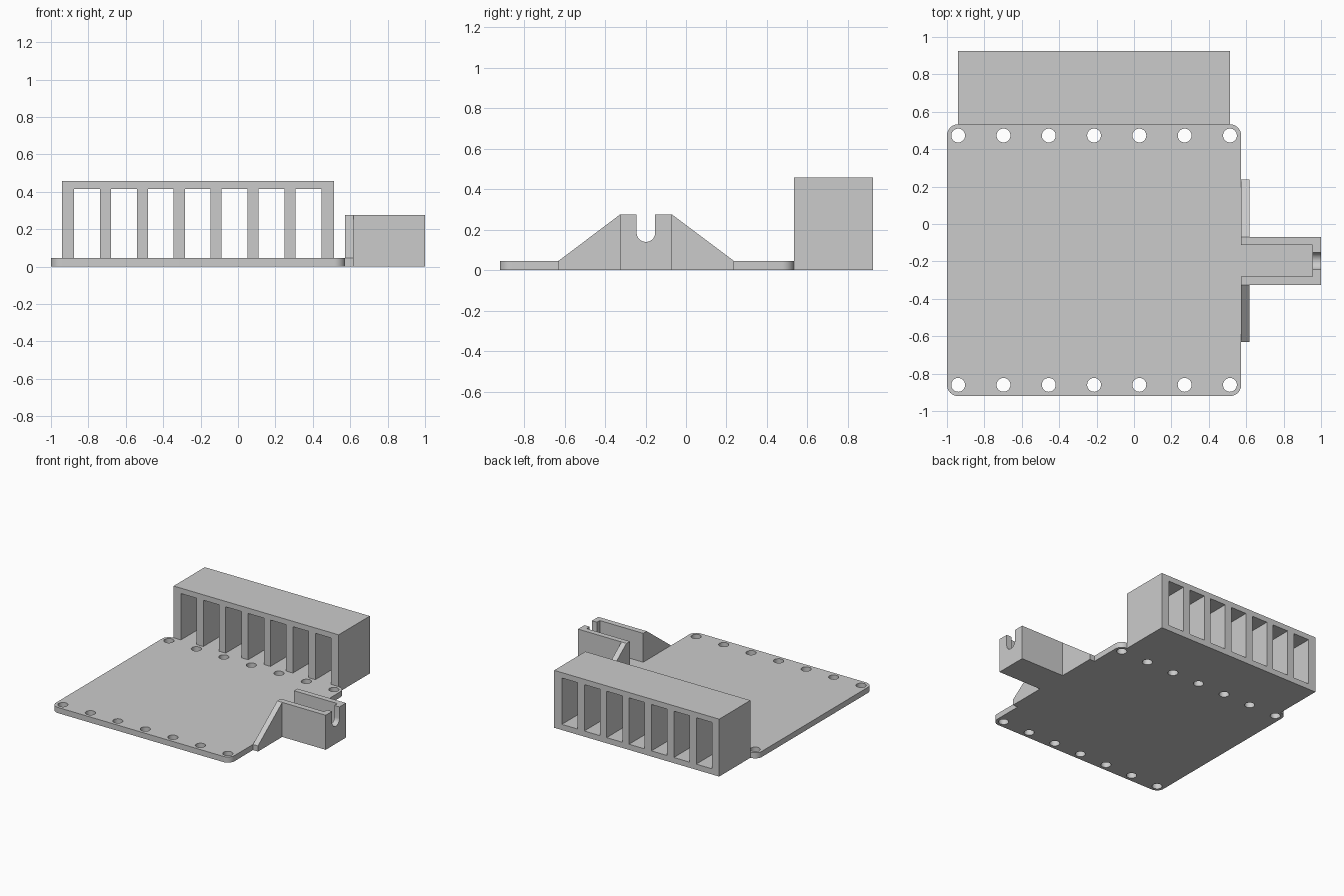
import bpy, bmesh
from math import pi, cos, sin

old = bpy.data.objects.get("Cube")
if old:
    bpy.data.objects.remove(old, do_unlink=True)

grey = bpy.data.materials.new("light_grey")
grey.use_nodes = True
grey.diffuse_color = (0.6, 0.6, 0.6, 1)
grey.node_tree.nodes["Principled BSDF"].inputs["Base Color"].default_value = (0.6, 0.6, 0.6, 1)


def prism(name, outline, axis, lo, hi):
    """Extrude a 2D outline along an axis ('x': outline is y,z; 'y': x,z; 'z': x,y)."""
    def place(p, d):
        return {"x": (d, p[0], p[1]), "y": (p[0], d, p[1]), "z": (p[0], p[1], d)}[axis]
    bm = bmesh.new()
    ends = [[bm.verts.new(place(p, d)) for p in outline] for d in (lo, hi)]
    bm.faces.new(ends[0])
    bm.faces.new(ends[1])
    n = len(outline)
    for i in range(n):
        j = (i + 1) % n
        bm.faces.new((ends[0][i], ends[0][j], ends[1][j], ends[1][i]))
    bmesh.ops.recalc_face_normals(bm, faces=bm.faces)
    mesh = bpy.data.meshes.new(name)
    bm.to_mesh(mesh)
    bm.free()
    mesh.materials.append(grey)
    obj = bpy.data.objects.new(name, mesh)
    bpy.context.collection.objects.link(obj)
    return obj


def arc(cx, cy, r, start, end, steps):
    return [(cx + r * cos(start + (end - start) * i / steps),
             cy + r * sin(start + (end - start) * i / steps)) for i in range(steps + 1)]


def rect(x0, x1, y0, y1):
    return [(x0, y0), (x1, y0), (x1, y1), (x0, y1)]


def combine(obj, tool, operation="DIFFERENCE"):
    """Apply a boolean and remove the helper."""
    mod = obj.modifiers.new("cut", "BOOLEAN")
    mod.operation, mod.solver, mod.object = operation, "EXACT", tool
    select(obj)
    bpy.ops.object.modifier_apply(modifier=mod.name)
    bpy.data.objects.remove(tool, do_unlink=True)


def select(obj):
    bpy.ops.object.select_all(action="DESELECT")
    obj.select_set(True)
    bpy.context.view_layer.objects.active = obj


LEFT, RIGHT, FRONT, BACK = -1.0, 0.573, -0.92, 0.533
THICK, ROUND = 0.045, 0.06

# Base plate with rounded corners
corners = [(RIGHT - ROUND, BACK - ROUND), (LEFT + ROUND, BACK - ROUND),
           (LEFT + ROUND, FRONT + ROUND), (RIGHT - ROUND, FRONT + ROUND)]
outline = []
for i, (x, y) in enumerate(corners):
    outline += arc(x, y, ROUND, i * pi / 2, (i + 1) * pi / 2, 10)
plate = prism("base_plate", outline, "z", 0, THICK)

# Two rows of round holes
pitch = (RIGHT - LEFT - 2 * ROUND) / 6
for y in (BACK - ROUND, FRONT + ROUND):
    for i in range(7):
        hole = arc(LEFT + ROUND + i * pitch, y, 0.037, 0, 2 * pi, 32)[:-1]
        combine(plate, prism("hole_cutter", hole, "z", -0.1, 0.2))

# Rack with seven open bays along the back edge
rack = prism("bay_rack", rect(LEFT + ROUND, RIGHT - ROUND, 0, 0.457), "y", BACK, 0.925)
for i in range(7):
    x = -0.876 + i * 0.1972
    combine(rack, prism("bay_cutter", rect(x, x + 0.138, THICK, 0.414), "y", 0.4, 1.1))

# Side trough with sloping gussets
TOP, Y0, Y1 = 0.275, -0.325, -0.07
trough = prism("side_trough", rect(Y0, Y1, 0, TOP), "x", RIGHT, 1.0)
gussets = [(-0.63, 0), (0.237, 0), (0.237, THICK), (Y1, TOP), (Y0, TOP), (-0.63, THICK)]
combine(trough, prism("gussets", gussets, "x", RIGHT, 0.617), "UNION")

# Trough cavity and the U notch in its end wall
combine(trough, prism("cavity_cutter", rect(-0.28, -0.113, THICK, 0.4), "x", 0.5, 0.955))
notch = arc(-0.198, 0.185, 0.046, pi, 2 * pi, 16) + [(-0.152, 0.4), (-0.244, 0.4)]
combine(trough, prism("notch_cutter", notch, "x", 0.9, 1.1))

# Smooth the round walls, keep the edges sharp
for obj in (plate, rack, trough):
    select(obj)
    bpy.ops.object.shade_smooth_by_angle(angle=pi / 6)
